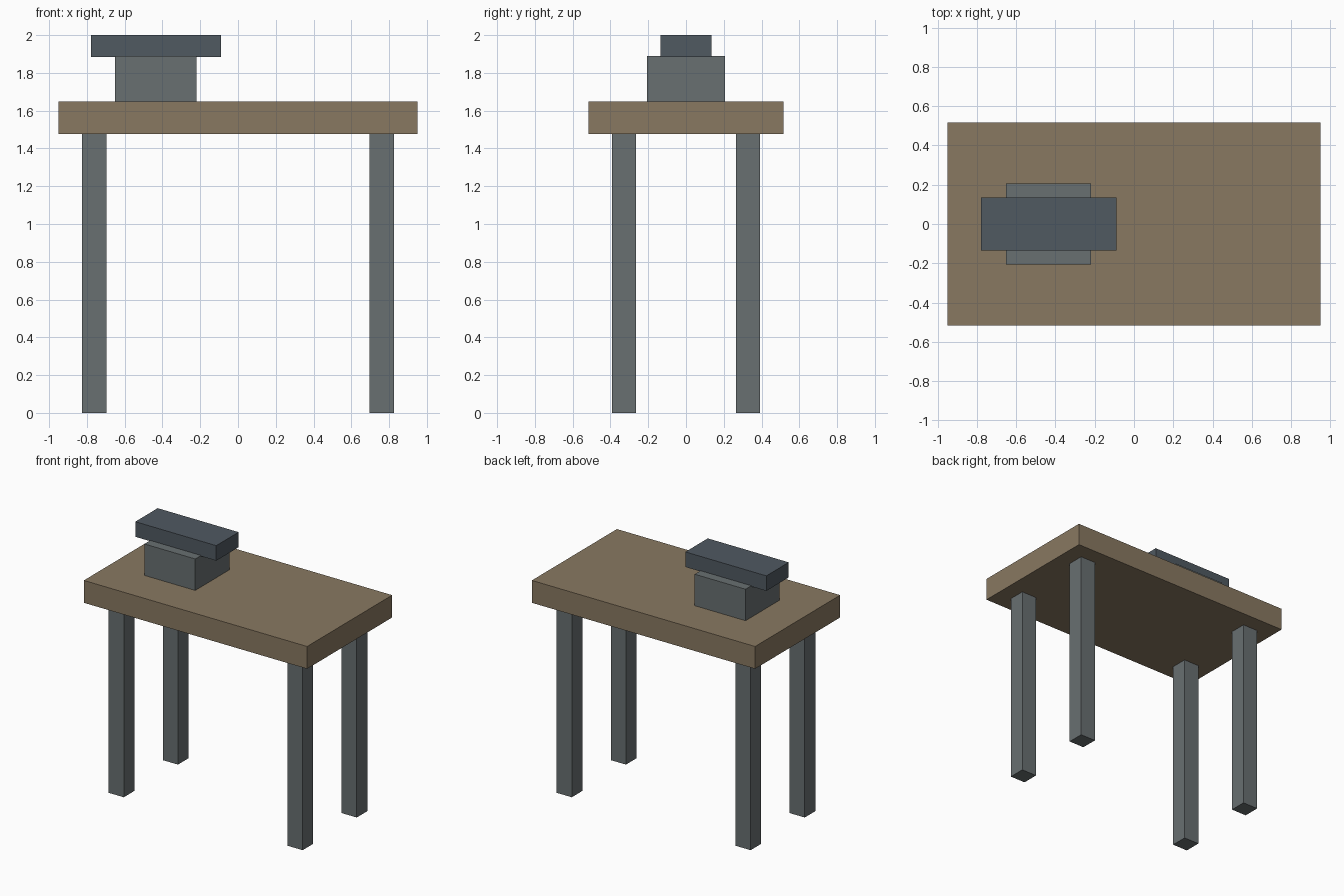
import bpy

if "Cube" in bpy.data.objects:
    bpy.data.objects.remove(bpy.data.objects["Cube"])


def material(name, rgb):
    m = bpy.data.materials.new(name)
    m.diffuse_color = (*rgb, 1.0)
    m.use_nodes = True
    m.node_tree.nodes["Principled BSDF"].inputs["Base Color"].default_value = m.diffuse_color
    return m


def box(name, x, y, z, mat):
    """Box from (min, max) ranges on each axis."""
    bpy.ops.mesh.primitive_cube_add(size=1, location=[(a + b) / 2 for a, b in (x, y, z)])
    ob = bpy.context.object
    ob.name = name
    ob.scale = [b - a for a, b in (x, y, z)]
    bpy.ops.object.transform_apply(location=False, rotation=False, scale=True)
    ob.data.materials.append(mat)
    return ob


wood = material("wood", (0.25, 0.19, 0.12))
steel = material("steel", (0.14, 0.16, 0.165))
dark_steel = material("dark_steel", (0.08, 0.10, 0.12))

# Bench top
box("bench_top", (-0.95, 0.95), (-0.517, 0.517), (1.476, 1.648), wood)

# Four legs
w = 0.064
for side, sx in (("left", -1), ("right", 1)):
    for end, sy in (("front", -1), ("back", 1)):
        cx, cy = 0.761 * sx, 0.329 * sy
        box(f"{end}_{side}_leg", (cx - w, cx + w), (cy - w, cy + w), (0, 1.476), steel)

# Block and bar standing on the bench
box("anvil_base", (-0.652, -0.219), (-0.207, 0.207), (1.648, 1.89), steel)
box("anvil_head", (-0.779, -0.09), (-0.136, 0.136), (1.884, 2.0), dark_steel)
